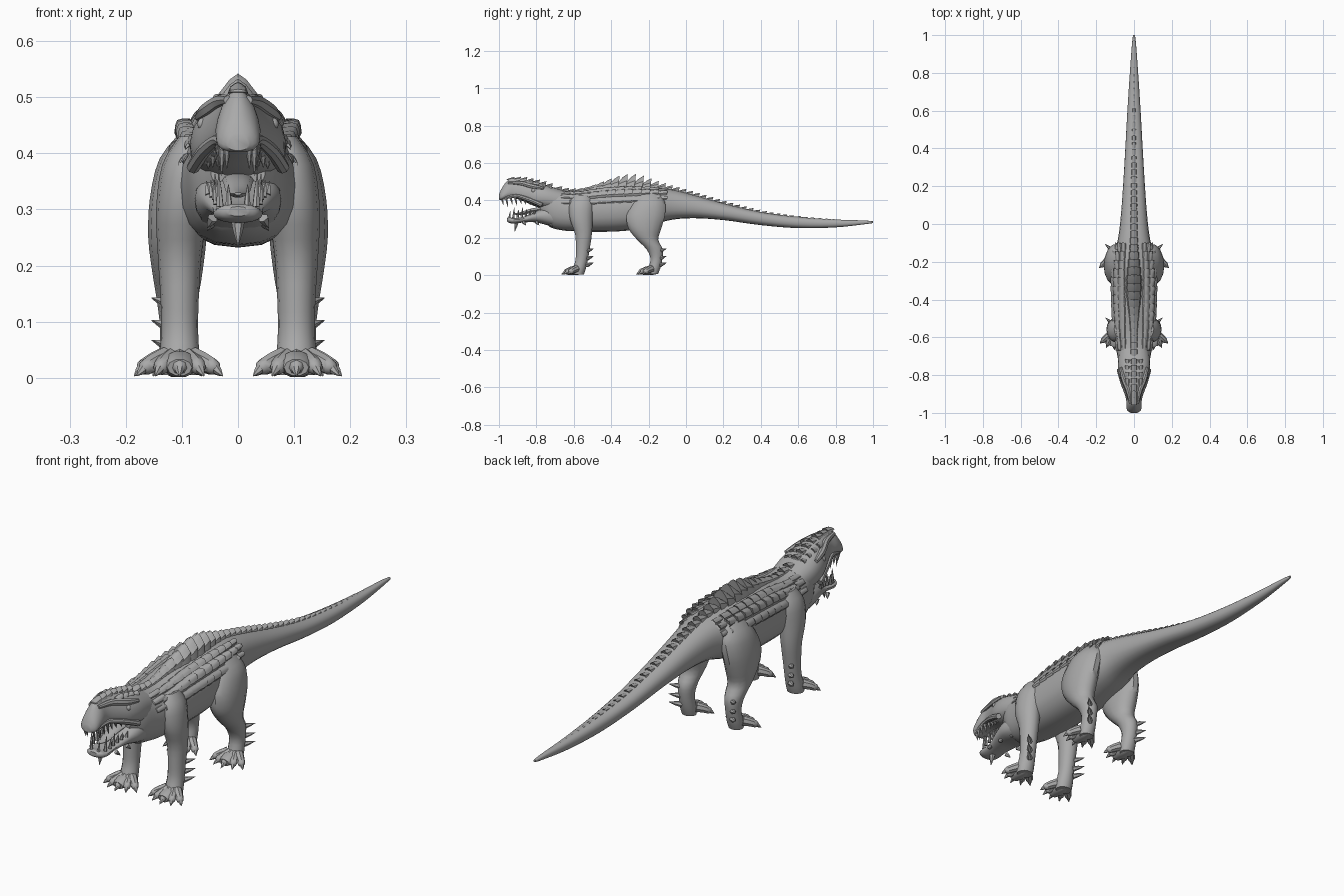
import bpy, bmesh, math
from mathutils import Vector, Matrix

if "Cube" in bpy.data.objects:
    bpy.data.objects.remove(bpy.data.objects["Cube"])

hide = bpy.data.materials.new("stone grey")
hide.diffuse_color = (0.4, 0.4, 0.4, 1)
hide.use_nodes = True
hide.node_tree.nodes["Principled BSDF"].inputs["Base Color"].default_value = hide.diffuse_color


def finish(bm, name, angle=40):
    bmesh.ops.recalc_face_normals(bm, faces=bm.faces)
    me = bpy.data.meshes.new(name)
    bm.to_mesh(me)
    bm.free()
    me.materials.append(hide)
    me.polygons.foreach_set("use_smooth", [True] * len(me.polygons))
    me.set_sharp_from_angle(angle=math.radians(angle))
    ob = bpy.data.objects.new(name, me)
    bpy.context.collection.objects.link(ob)
    return ob


def spline(rows, steps=4):
    """Smooth curve through rows of numbers."""
    out = []
    for i in range(len(rows) - 1):
        a, b, c, d = (rows[max(0, min(len(rows) - 1, i + k))] for k in (-1, 0, 1, 2))
        for s in range(steps):
            t = s / steps
            out.append([q + .5 * t * (r - p + t * (2*p - 5*q + 4*r - e + t * (3*(q - r) + e - p)))
                        for p, q, r, e in zip(a, b, c, d)])
    return out + [list(rows[-1])]


def skin(bm, rings):
    """Join rings of points into a closed skin."""
    vs = [[bm.verts.new(p) for p in r] for r in rings]
    n = len(vs[0])
    for a, b in zip(vs, vs[1:]):
        for i in range(n):
            j = (i + 1) % n
            bm.faces.new((a[i], a[j], b[j], b[i]))
    bm.faces.new(vs[0])
    bm.faces.new(vs[-1])


def ring_point(row, t):
    """Point on a trunk section (y, top, bottom, half width, taper)."""
    y, top, bot, w, taper = row
    c, s = math.cos(t), math.sin(t)
    x = w * math.copysign(abs(c) ** .85, c) * (1 - taper * s)
    z = (top + bot) / 2 + (top - bot) / 2 * math.copysign(abs(s) ** .85, s)
    return Vector((x, y, z))


def trunk(name, rows, n=20):
    bm = bmesh.new()
    skin(bm, [[ring_point(r, 2 * math.pi * i / n) for i in range(n)] for r in rows])
    return finish(bm, name)


def tube(bm, pts, n=8, flat=1.0):
    """Round limb through (x, y, z, radius) points."""
    rings = []
    for i, p in enumerate(pts):
        d = Vector(pts[min(i + 1, len(pts) - 1)][:3]) - Vector(pts[max(i - 1, 0)][:3])
        q = d.to_track_quat('Z', 'Y')
        rings.append([Vector(p[:3]) + q @ Vector((p[3] * math.cos(2 * math.pi * k / n),
                      p[3] * flat * math.sin(2 * math.pi * k / n), 0)) for k in range(n)])
    skin(bm, rings)


def spike(bm, base, tip, r, n=6):
    b, t = Vector(base), Vector(tip)
    tube(bm, [(*b, r), (*b.lerp(t, .5), r * .65), (*t, r * .06)], n)


def scute(bm, pos, w, h, length, roll=0):
    """Overlapping scale that rises towards its rear edge."""
    m = Matrix.Translation(pos) @ Matrix.Rotation(roll, 4, 'Y')
    prof = [(-1, -.25), (-.8, .5), (-.35, .85), (0, 1), (.35, .85), (.8, .5), (1, -.25)]
    rings = []
    for y, k, wk in ((-.55, .25, .85), (.1, .75, 1), (.6, 1, .95), (.5, .1, .9)):
        rings.append([m @ Vector((x * w * wk, y * length + .1 * length * z * k, z * h * k))
                      for x, z in prof])
    skin(bm, rings)


# Trunk and tail
body = spline([
    (-.78, .45, .32, .05, 0), (-.73, .472, .26, .08, 0), (-.66, .455, .24, .095, 0),
    (-.58, .45, .235, .108, 0), (-.45, .468, .232, .115, 0), (-.3, .475, .24, .118, 0),
    (-.18, .472, .268, .11, 0), (-.08, .46, .296, .085, 0), (.04, .43, .305, .07, .05),
    (.2, .385, .295, .058, .05), (.4, .338, .268, .046, 0), (.6, .312, .252, .035, 0),
    (.8, .298, .256, .022, 0), (.95, .293, .272, .011, 0), (1.0, .289, .279, .005, 0)])
trunk("body_and_tail", body)


def body_at(y):
    for a, b in zip(body, body[1:]):
        if a[0] <= y <= b[0]:
            t = (y - a[0]) / (b[0] - a[0])
            return [p + (q - p) * t for p, q in zip(a, b)]
    return body[-1]


# Skull and lower jaw
skull = spline([
    (-.66, .455, .33, .078, 0), (-.74, .48, .352, .086, .05), (-.8, .5, .366, .078, .2),
    (-.86, .512, .392, .053, .35), (-.91, .515, .41, .036, .4), (-.95, .51, .412, .036, .5),
    (-.985, .465, .402, .034, .4), (-1.0, .43, .405, .018, .1)])
trunk("skull", skull)
trunk("lower_jaw", spline([
    (-.68, .38, .25, .075, 0), (-.75, .365, .27, .077, 0), (-.81, .338, .283, .062, -.1),
    (-.87, .312, .282, .045, -.1), (-.92, .306, .276, .044, -.1),
    (-.945, .31, .28, .036, 0), (-.957, .305, .288, .018, 0)]))

bm = bmesh.new()
tube(bm, spline([(0, -.74, .355, .03), (0, -.82, .347, .026), (0, -.88, .33, .02),
                 (0, -.925, .328, .006)]), 10, .45)
finish(bm, "tongue")

# Teeth along both jaws
bm = bmesh.new()
for s in (-1, 1):
    for i in range(8):
        y = -.985 + .024 * i
        w = (.02, .029, .033, .034, .034, .037, .045, .053)[i]
        z = (.412, .412, .415, .415, .412, .406, .4, .392)[i]
        ln = (.04, .052, .04, .046, .034, .03, .026, .02)[i]
        spike(bm, (s * w, y, z), (s * w, y + .01, z - ln), .007)
    for i in range(7):
        y, w = -.945 + .022 * i, (.016, .032, .038, .038, .04, .045, .052)[i]
        z, ln = .3 + .0045 * i, (.045, .062, .044, .05, .036, .03, .024)[i]
        spike(bm, (s * w, y, z), (s * w * 1.08, y + .006, z + ln), .007)
finish(bm, "teeth")

# Brows, eyes, chin and cheek horns
bm = bmesh.new()
for s in (-1, 1):
    tube(bm, spline([(s * .018, -.95, .495, .008), (s * .032, -.88, .492, .013),
                     (s * .055, -.82, .476, .014), (s * .07, -.76, .465, .008)]), 8)
    tube(bm, spline([(s * .026, -.975, .412, .008), (s * .036, -.91, .424, .01),
                     (s * .06, -.84, .405, .012), (s * .08, -.77, .375, .012)]), 8)
    for y, z in ((-.87, .285), (-.8, .285), (-.73, .28)):
        spike(bm, (s * .045, y, z), (s * .055, y + .015, z - .018), .01)
spike(bm, (0, -.905, .29), (0, -.915, .235), .014)
finish(bm, "face_ridges")
bm = bmesh.new()
for s in (-1, 1):
    bmesh.ops.create_uvsphere(bm, u_segments=10, v_segments=8, radius=.012,
                              matrix=Matrix.Translation((s * .061, -.815, .452)))
finish(bm, "eyes")

# Crest over the head and snout
bm = bmesh.new()
for i in range(7):
    y = -.94 + .034 * i
    top = min(skull, key=lambda r: abs(r[0] - y))[1]
    scute(bm, (0, y, top - .004), .018, .016, .034)
    for s in (-1, 1):
        if i > 2:
            scute(bm, (s * .035, y, top - .012), .013, .012, .03, s * .6)
finish(bm, "head_crest", 30)

# Row of scutes down the spine, tallest over the shoulders
bm = bmesh.new()
y = -.69
while y < .95:
    hump = math.exp(-((y + .33) / .15) ** 2)
    fade = 1 if y < 0 else max(.2, 1 - y)
    step = .036 + .008 * hump
    scute(bm, (0, y, body_at(y)[1] - .004), (.02 + .026 * hump) * fade,
          (.017 + .056 * hump) * fade, step * 1.15)
    y += step
finish(bm, "spine_scutes", 30)

# Armour knobs along the flanks
bm = bmesh.new()
for s in (-1, 1):
    for deg, w, h in ((60, .022, .018), (42, .024, .026), (22, .02, .014)):
        for i in range(12):
            y = -.64 + .046 * i
            k = math.sin(math.pi * (i + 1.5) / 14) ** .5
            p = ring_point(body_at(y), math.radians(deg))
            p.x *= s
            scute(bm, p, w * k, h * k, .052, s * math.radians(90 - deg) * .85)
finish(bm, "side_armour", 30)


# Legs: rows are (z, y, x, half width, half depth)
def leg(name, rows, s, n=14):
    bm = bmesh.new()
    skin(bm, [[(s * (x + rx * math.cos(2 * math.pi * i / n)),
                y + ry * math.sin(2 * math.pi * i / n), z) for i in range(n)]
              for z, y, x, rx, ry in spline(rows, 3)])
    finish(bm, name)


def foot(name, s, cx, heel, reach):
    bm = bmesh.new()
    for k in range(-2, 3):
        a = k * .42
        d = Vector((s * math.sin(a), -math.cos(a), 0))
        o = Vector((s * (cx + k * .012), heel, 0))
        ln = reach * (1 - .07 * abs(k))
        tube(bm, spline([(*(o + Vector((0, 0, .035))), .02),
                         (*(o + d * ln * .4 + Vector((0, 0, .027))), .017),
                         (*(o + d * ln * .7 + Vector((0, 0, .018))), .014),
                         (*(o + d * ln * .8 + Vector((0, 0, .014))), .007)], 2), 8)
        spike(bm, o + d * ln * .72 + Vector((0, 0, .018)), o + d * ln + Vector((0, 0, .003)), .01)
    tube(bm, [(s * cx, heel + .035, .016, .014), (s * cx, heel + .01, .022, .03),
              (s * cx, heel - .03, .024, .034), (s * cx, heel - .06, .018, .022)], 10, .7)
    finish(bm, name)


front = [(.43, -.555, .075, .03, .045), (.38, -.56, .09, .045, .065), (.3, -.56, .1, .046, .062),
         (.22, -.548, .104, .039, .046), (.14, -.552, .104, .034, .038),
         (.08, -.558, .104, .033, .034), (.03, -.572, .104, .036, .036), (.005, -.575, .104, .034, .03)]
hind = [(.44, -.2, .07, .03, .06), (.39, -.2, .09, .05, .09), (.32, -.215, .105, .052, .105),
        (.25, -.22, .108, .052, .09), (.19, -.205, .108, .045, .058), (.14, -.168, .108, .037, .045),
        (.09, -.158, .108, .031, .033), (.04, -.168, .108, .032, .032), (.006, -.175, .108, .03, .026)]
for s, side in ((-1, "left"), (1, "right")):
    leg("front_leg_" + side, front, s)
    leg("hind_leg_" + side, hind, s)
    foot("front_foot_" + side, s, .104, -.585, .083)
    foot("hind_foot_" + side, s, .108, -.185, .083)
    # Spurs on the back of the shins
    bm = bmesh.new()
    for z in (.055, .09, .13):
        for y, x in ((-.528, .115), (-.138, .118)):
            spike(bm, (s * x, y, z), (s * (x + .036), y + .032, z + .012), .012)
    finish(bm, "leg_spurs_" + side)
